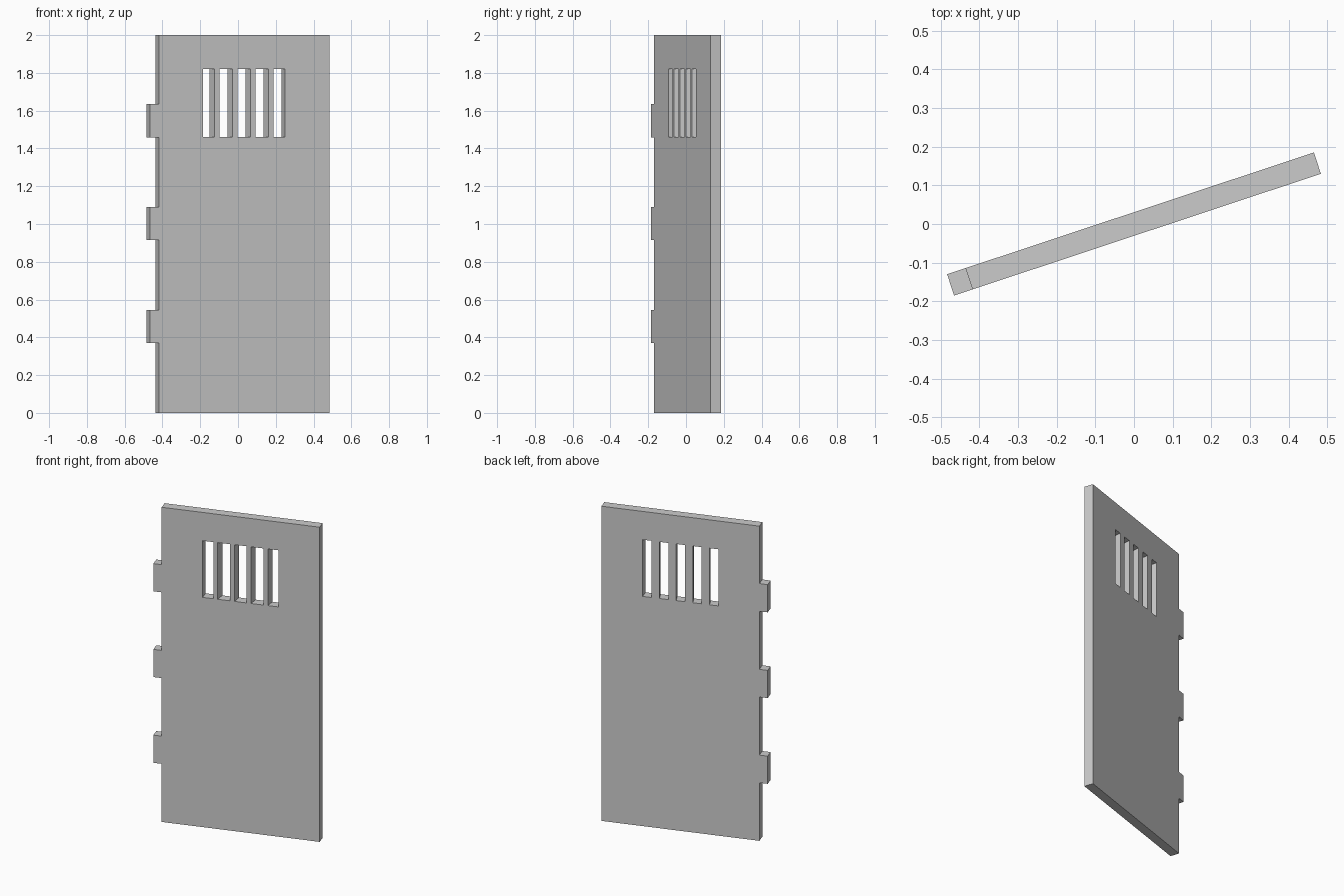
import bpy, bmesh, math

if "Cube" in bpy.data.objects:
    bpy.data.objects.remove(bpy.data.objects["Cube"])

T = 0.058                      # door thickness
ANGLE = math.atan2(0.315, 0.949)


def prism(name, points, axis_vec):
    """Extrude a closed polygon along a vector."""
    bm = bmesh.new()
    face = bm.faces.new([bm.verts.new(p) for p in points])
    ext = bmesh.ops.extrude_face_region(bm, geom=[face])
    moved = [g for g in ext["geom"] if isinstance(g, bmesh.types.BMVert)]
    bmesh.ops.translate(bm, verts=moved, vec=axis_vec)
    bmesh.ops.recalc_face_normals(bm, faces=bm.faces)
    mesh = bpy.data.meshes.new(name)
    bm.to_mesh(mesh)
    bm.free()
    obj = bpy.data.objects.new(name, mesh)
    bpy.context.collection.objects.link(obj)
    return obj


# Door panel outline with three hinge tabs on the left edge
outline = [(-0.45, 0), (0.5, 0), (0.5, 2), (-0.45, 2)]
for z in (1.547, 1.002, 0.457):
    outline += [(-0.45, z + 0.088), (-0.5, z + 0.088),
                (-0.5, z - 0.088), (-0.45, z - 0.088)]
door = prism("door_panel", [(x, -T / 2, z) for x, z in outline], (0, T, 0))

# Window slots; the bars between them narrow towards the front
LEFT, RIGHT = -0.2035, 0.2515
SLOT, COUNT, TAPER = 0.053, 5, 0.0105
pitch = (RIGHT - LEFT - SLOT) / (COUNT - 1)
y0, y1 = -T, T                 # cutters reach past both faces
for i in range(COUNT):
    a = LEFT + i * pitch
    b = a + SLOT
    ta = TAPER if i > 0 else 0
    tb = TAPER if i < COUNT - 1 else 0
    front, back = (T / 2 - y0) / T, (T / 2 - y1) / T
    cutter = prism("slot_cutter", [(a - ta * front, y0, 1.46), (b + tb * front, y0, 1.46),
                                   (b - -tb * back, y1, 1.46), (a - ta * back, y1, 1.46)],
                   (0, 0, 0.36))
    cutter.hide_render = True
    mod = door.modifiers.new("slot", 'BOOLEAN')
    mod.operation = 'DIFFERENCE'
    mod.solver = 'EXACT'
    mod.object = cutter
    bpy.context.view_layer.objects.active = door
    bpy.ops.object.modifier_apply(modifier=mod.name)
    bpy.data.objects.remove(cutter)

# Door stands slightly turned
door.rotation_euler.z = ANGLE
